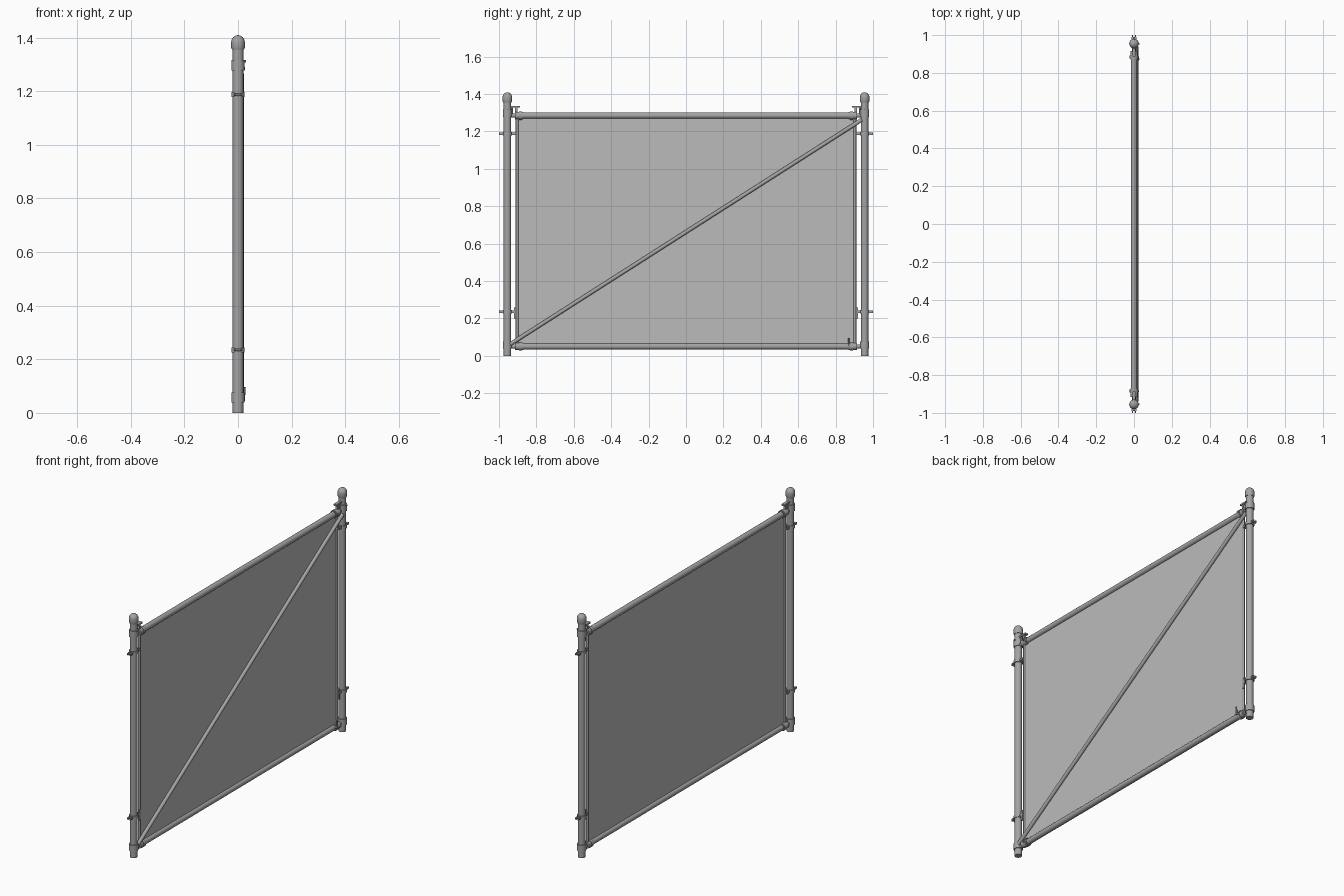
import bpy
import bmesh
from math import pi, sin, cos, radians
from mathutils import Vector

cube = bpy.data.objects.get("Cube")
if cube:
    bpy.data.objects.remove(cube, do_unlink=True)


def make_material(name, value):
    mat = bpy.data.materials.new(name)
    mat.use_nodes = True
    color = (value, value, value, 1)
    mat.diffuse_color = color
    mat.node_tree.nodes["Principled BSDF"].inputs["Base Color"].default_value = color
    return mat


STEEL = make_material("galvanised steel", 0.37)
MESH = make_material("grey mesh panel", 0.5)


def finish(name, bm, mat=STEEL, smooth=True):
    mesh = bpy.data.meshes.new(name)
    bmesh.ops.recalc_face_normals(bm, faces=bm.faces)
    bm.to_mesh(mesh)
    bm.free()
    mesh.materials.append(mat)
    obj = bpy.data.objects.new(name, mesh)
    bpy.context.collection.objects.link(obj)
    if smooth:
        bpy.ops.object.select_all(action="DESELECT")
        obj.select_set(True)
        bpy.context.view_layer.objects.active = obj
        bpy.ops.object.shade_smooth_by_angle(angle=radians(40))
    return obj


def tube(name, start, end, radius, sides=20):
    """Round bar between two points."""
    a, b = Vector(start), Vector(end)
    bm = bmesh.new()
    bmesh.ops.create_cone(bm, cap_ends=True, segments=sides, radius1=radius,
                          radius2=radius, depth=(b - a).length)
    turn = (b - a).to_track_quat("Z", "Y")
    for v in bm.verts:
        v.co = turn @ v.co + (a + b) / 2
    return finish(name, bm)


def box(name, center, size, mat=STEEL):
    bm = bmesh.new()
    bmesh.ops.create_cube(bm, size=1)
    for v in bm.verts:
        v.co = Vector(c + p * s for c, p, s in zip(center, v.co, size))
    return finish(name, bm, mat, smooth=False)


def lathe(name, y, profile, sides=20):
    """Profile of (radius, height) turned around a vertical axis."""
    bm = bmesh.new()
    verts = [bm.verts.new((r, y, z)) for r, z in profile]
    edges = [bm.edges.new(pair) for pair in zip(verts, verts[1:])]
    bmesh.ops.spin(bm, geom=verts + edges, cent=(0, y, 0), axis=(0, 0, 1),
                   angle=2 * pi, steps=sides, use_merge=True)
    bmesh.ops.remove_doubles(bm, verts=bm.verts, dist=0.0001)
    return finish(name, bm)


POST_Y = 0.955
BAR_Y = 0.903
TOP, BOTTOM = 1.284, 0.05

# Infill panel and the frame rails
box("mesh_panel", (0, 0, (TOP + BOTTOM) / 2), (0.004, 2 * BAR_Y, TOP - BOTTOM), MESH)
for label, z in (("top", TOP), ("bottom", BOTTOM)):
    tube(label + "_rail", (0, -0.9, z), (0, 0.9, z), 0.0165)

# Diagonal brace on the left face of the panel
tube("diagonal_brace", (0.012, -0.94, 0.062), (0.012, 0.94, 1.262), 0.0105, 16)

for s, side in ((-1, "front"), (1, "back")):
    y = s * POST_Y
    # Post with its domed cap
    tube(side + "_post", (0, y, 0), (0, y, 1.365), 0.02)
    dome = [(0.0255 * cos(a * pi / 12), 1.382 + 0.027 * sin(a * pi / 12))
            for a in range(6)]
    lathe(side + "_post_cap", y,
          [(0, 1.355), (0.0225, 1.355), (0.0255, 1.362)] + dome + [(0, 1.409)])

    # Collars, rail ends and arms joining the rails to the post
    for label, z, low, high in (("top", TOP, 1.277, 1.316),
                                ("bottom", BOTTOM, 0.038, 0.076)):
        part = side + "_" + label
        tube(part + "_collar", (0, y, low), (0, y, high), 0.0245)
        tube(part + "_rail_arm", (0, y, z), (0, s * 0.88, z), 0.011, 12)
        tube(part + "_rail_cup", (0, s * 0.915, z), (0, s * 0.87, z), 0.0195)
        tube(part + "_rail_clamp", (0, s * 0.892, z), (0, s * 0.876, z), 0.0225)
        tube(part + "_clamp_bolt", (-0.022, s * 0.885, z), (0.027, s * 0.885, z), 0.006, 6)

    # Collar side bolt and hook bracket over the top rail
    tube(side + "_collar_bolt", (0, y, 1.312), (0.029, y, 1.312), 0.005, 6)
    box(side + "_hook_plate", (0, s * 0.918, 1.332), (0.018, 0.062, 0.009))
    box(side + "_hook_strut", (0, s * 0.907, 1.306), (0.014, 0.012, 0.05))
    tube(side + "_hook_bolt", (0, s * 0.93, 1.285), (0, s * 0.93, 1.336), 0.006, 8)

    # Tension bar along the panel edge
    tube(side + "_tension_bar", (0, s * BAR_Y, BOTTOM), (0, s * BAR_Y, TOP), 0.0075, 12)

    # Post bands with paired tabs and bolts
    for label, z in (("upper", 1.187), ("lower", 0.235)):
        part = side + "_" + label
        tube(part + "_band", (0, y, z - 0.009), (0, y, z + 0.009), 0.0245)
        for x in (-0.007, 0.007):
            box(part + "_band_tab", (x, y, z), (0.006, 0.09, 0.012))
        tube(part + "_band_bolt", (-0.014, s * 0.985, z), (0.014, s * 0.985, z), 0.005, 6)
    box(side + "_latch_plate", (0.006, s * 0.914, 0.228), (0.008, 0.012, 0.058))

# Drop handle at the back lower corner
tube("drop_handle", (0.021, 0.872, 0.05), (0.024, 0.872, 0.096), 0.005, 8)
tube("drop_handle_pivot", (0, 0.872, 0.055), (0.027, 0.872, 0.055), 0.007, 8)
